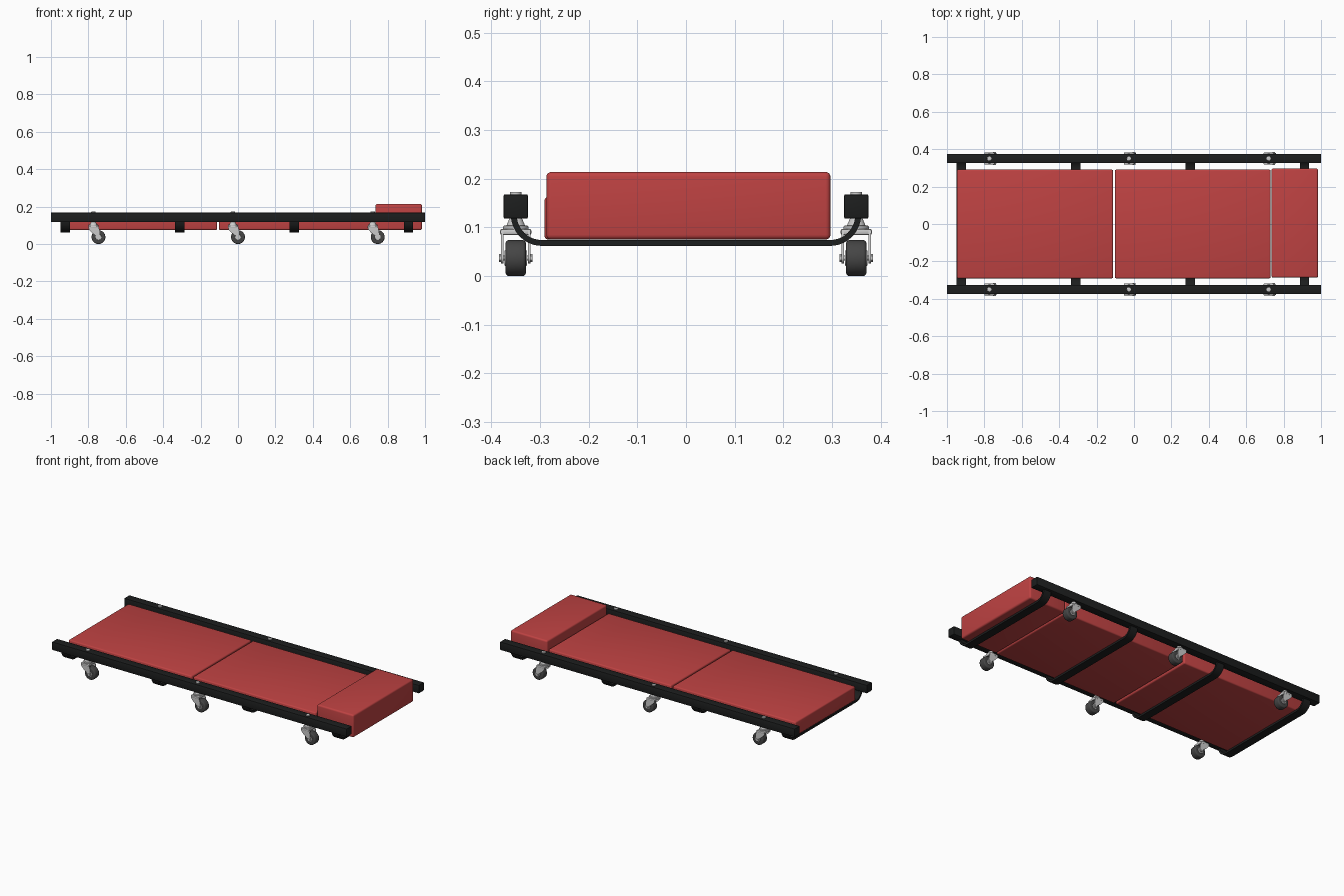
import bpy, bmesh, math
from mathutils import Matrix, Vector

if "Cube" in bpy.data.objects:
    bpy.data.objects.remove(bpy.data.objects["Cube"])


def material(name, col):
    m = bpy.data.materials.new(name)
    m.diffuse_color = (*col, 1)
    m.use_nodes = True
    m.node_tree.nodes["Principled BSDF"].inputs["Base Color"].default_value = m.diffuse_color
    return m


RED = material("red_vinyl", (0.52, 0.055, 0.055))
BLACK = material("black_paint", (0.012, 0.013, 0.013))
RUBBER = material("dark_rubber", (0.06, 0.06, 0.06))


def finish(name, bm, mat=None, bevel=0, segs=2):
    bmesh.ops.recalc_face_normals(bm, faces=bm.faces)
    me = bpy.data.meshes.new(name)
    bm.to_mesh(me)
    bm.free()
    ob = bpy.data.objects.new(name, me)
    bpy.context.collection.objects.link(ob)
    if mat:
        me.materials.append(mat)
    if bevel:
        b = ob.modifiers.new("bevel", "BEVEL")
        b.width, b.segments, b.limit_method = bevel, segs, "ANGLE"
    bpy.ops.object.select_all(action="DESELECT")
    ob.select_set(True)
    bpy.context.view_layer.objects.active = ob
    if bevel:
        bpy.ops.object.modifier_apply(modifier="bevel")
    bpy.ops.object.shade_smooth_by_angle(angle=math.radians(35))
    return ob


def box(name, lo, hi, mat=None, bevel=0, segs=2):
    bm = bmesh.new()
    lo, hi = Vector(lo), Vector(hi)
    bmesh.ops.create_cube(bm, size=1, matrix=Matrix.Translation((lo + hi) / 2)
                          @ Matrix.Diagonal((*(hi - lo), 1)))
    return finish(name, bm, mat, bevel, segs)


def cylinder(name, centre, r, depth, axis="Z", mat=None, bevel=0, segs=2, sides=32, r2=None):
    bm = bmesh.new()
    rot = Matrix.Rotation(math.pi / 2, 4, "X") if axis == "Y" else Matrix()
    bmesh.ops.create_cone(bm, cap_ends=True, segments=sides, radius1=r,
                          radius2=r if r2 is None else r2, depth=depth,
                          matrix=Matrix.Translation(centre) @ rot)
    return finish(name, bm, mat, bevel, segs)


def prism(name, pts, offset, mat=None, bevel=0):
    """Closed outline of 3D points pushed along offset."""
    bm = bmesh.new()
    f = bm.faces.new([bm.verts.new(p) for p in pts])
    new = bmesh.ops.extrude_face_region(bm, geom=[f])["geom"]
    bmesh.ops.translate(bm, vec=offset, verts=[v for v in new if isinstance(v, bmesh.types.BMVert)])
    return finish(name, bm, mat, bevel)


# Side rails
for s, side in ((-1, "front"), (1, "back")):
    box(f"{side}_rail", (-1, s * 0.35 - 0.025, 0.118), (1, s * 0.35 + 0.025, 0.168),
        BLACK, 0.003)

# Bent cross bars slung under the rails
def bar_edge(r):
    half = [(-0.296 - r * math.cos(a), 0.126 - r * math.sin(a))
            for a in (math.pi / 2 * i / 12 for i in range(13))]
    return half + [(-y, z) for y, z in reversed(half)]


outline = bar_edge(0.064) + bar_edge(0.052)[::-1]
for i in range(4):
    x = -0.923 + 0.6115 * i
    prism(f"cross_bar_{i + 1}", [(x - 0.025, y, z) for y, z in outline], (0.05, 0, 0), BLACK)

# Cushions
box("leg_pad", (-0.947, -0.291, 0.075), (-0.112, 0.291, 0.163), RED, 0.008, 3)
box("back_pad", (-0.102, -0.291, 0.075), (0.730, 0.291, 0.163), RED, 0.008, 3)
box("headrest", (0.735, -0.287, 0.075), (0.984, 0.297, 0.214), RED, 0.010, 4)


# Swivel casters: stem at x, wheel trailing towards +x
def caster(tag, x, y):
    wx, wz = x + 0.027, 0.037
    cylinder(f"caster_bolt_head_{tag}", (x, y, 0.1695), 0.012, 0.007, bevel=0.002)
    cylinder(f"caster_stem_{tag}", (x, y, 0.135), 0.008, 0.07)
    cylinder(f"caster_collar_{tag}", (x, y, 0.110), 0.020, 0.016, r2=0.013)
    cylinder(f"caster_race_{tag}", (x, y, 0.099), 0.026, 0.010, bevel=0.003)
    box(f"fork_crown_{tag}", (x - 0.027, y - 0.032, 0.084), (x + 0.027, y + 0.032, 0.097),
        bevel=0.004)
    # Fork cheeks sweep from the crown down around the axle
    arc = [(wx + 0.011 * math.cos(a), wz + 0.011 * math.sin(a))
           for a in (math.radians(20 - 22 * i) for i in range(11))]
    cheek = [(x - 0.027, 0.095), (x + 0.027, 0.095), (x + 0.034, 0.070)] + arc \
        + [(x - 0.010, 0.062), (x - 0.024, 0.078)]
    for s, side in ((-1, "a"), (1, "b")):
        yy = y + s * 0.028 - 0.0025
        prism(f"fork_cheek_{side}_{tag}", [(px, yy, pz) for px, pz in cheek], (0, 0.005, 0))
        cylinder(f"axle_nut_{side}_{tag}", (wx, y + s * 0.0315, wz), 0.008, 0.005, "Y", sides=6)
    cylinder(f"axle_{tag}", (wx, y, wz), 0.005, 0.062, "Y", sides=16)
    cylinder(f"wheel_{tag}", (wx, y, wz), 0.037, 0.042, "Y", RUBBER, 0.007, 4, sides=40)
    cylinder(f"wheel_hub_{tag}", (wx, y, wz), 0.016, 0.047, "Y", bevel=0.002)


for s, side in ((-1, "front"), (1, "back")):
    for i, x in enumerate((-0.773, -0.027, 0.720)):
        caster(f"{side}_{i + 1}", x, s * 0.35)
